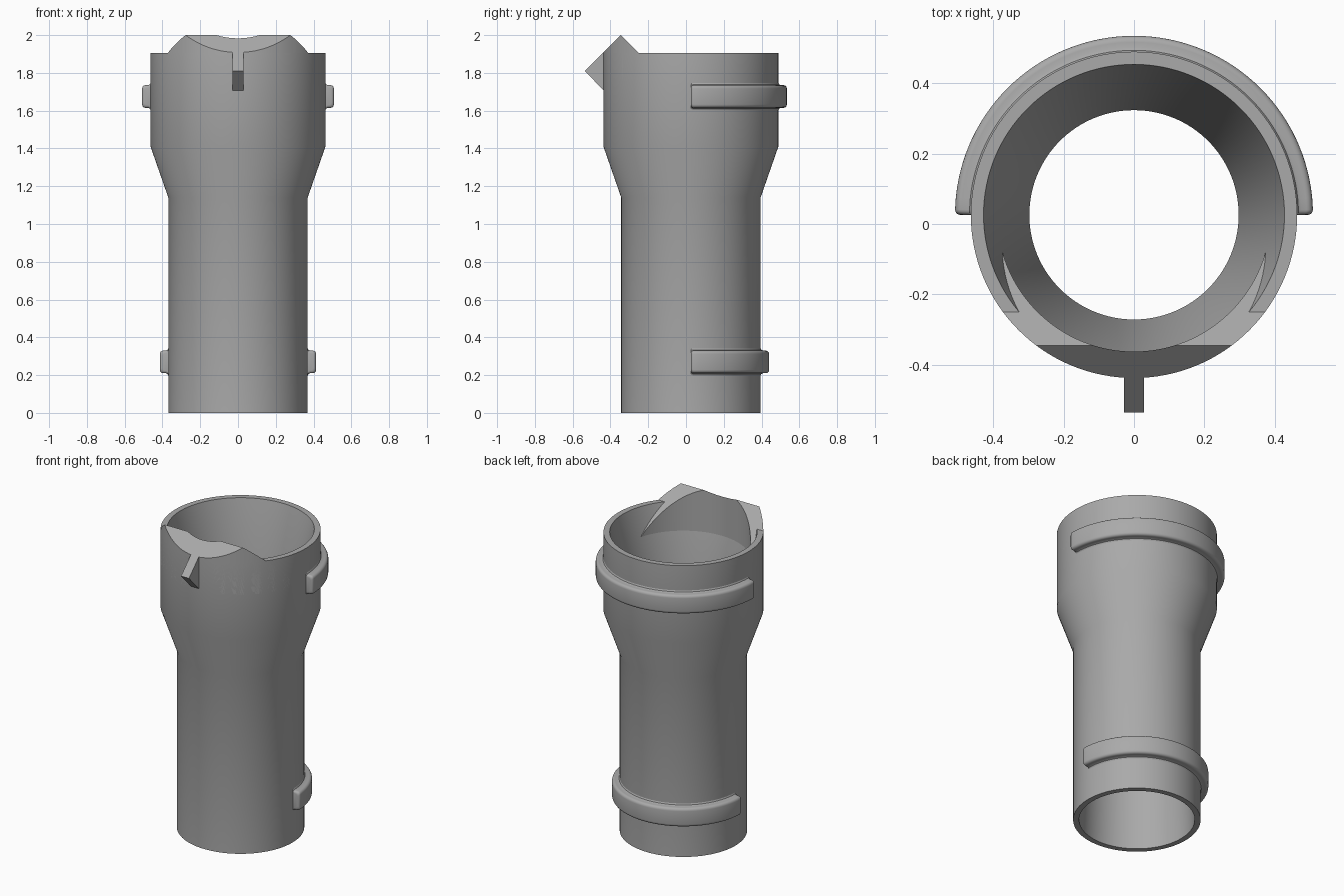
import bpy, bmesh
from math import sin, cos, pi, radians

cube = bpy.data.objects.get("Cube")
if cube:
    bpy.data.objects.remove(cube, do_unlink=True)

CY = 0.026          # tube axis offset in y
SEGS = 128
TOP_R, LOW_R = 0.463, 0.369
RIM_Z = 1.905

grey = bpy.data.materials.new("plain grey")
grey.use_nodes = True
colour = (0.4, 0.4, 0.4, 1)
grey.diffuse_color = colour
grey.node_tree.nodes["Principled BSDF"].inputs["Base Color"].default_value = colour


def finish(name, bm):
    bmesh.ops.recalc_face_normals(bm, faces=bm.faces[:])
    mesh = bpy.data.meshes.new(name)
    bm.to_mesh(mesh)
    bm.free()
    mesh.materials.append(grey)
    obj = bpy.data.objects.new(name, mesh)
    bpy.context.collection.objects.link(obj)
    bpy.ops.object.select_all(action="DESELECT")
    obj.select_set(True)
    bpy.context.view_layer.objects.active = obj
    bpy.ops.object.shade_smooth_by_angle(angle=radians(30))
    return obj


def sweep(sections, closed):
    """Skin closed (r, z) sections placed at angles about the tube axis."""
    bm = bmesh.new()
    rings = [[bm.verts.new((r * cos(a), CY + r * sin(a), z)) for r, z in pts]
             for a, pts in sections]
    pairs = list(zip(rings, rings[1:]))
    if closed:
        pairs.append((rings[-1], rings[0]))
    else:
        bm.faces.new(rings[0])
        bm.faces.new(rings[-1])
    for p, q in pairs:
        for i in range(len(p)):
            j = (i + 1) % len(p)
            bm.faces.new((p[i], p[j], q[j], q[i]))
    return bm


# Flared tube, tapered inside from both ends to a narrow throat
tube = [(LOW_R, 0), (LOW_R, 1.14), (TOP_R, 1.41), (TOP_R, RIM_Z),
        (0.427, RIM_Z), (0.297, 1.33), (0.297, 1.14), (0.335, 0)]
finish("tube", sweep([(2 * pi * i / SEGS, tube) for i in range(SEGS)], True))

# Pointed lip: front half of a thick wall trimmed by two sloping planes
wall = [(0.388, 1.7), (TOP_R, 1.7), (TOP_R, 2.15), (0.388, 2.15)]
half = SEGS // 2
bm = sweep([(pi + pi * i / half, wall) for i in range(half + 1)], False)
for side, offset in ((1, 1.655), (-1, 2.345)):
    cut = bmesh.ops.bisect_plane(
        bm, geom=bm.verts[:] + bm.edges[:] + bm.faces[:],
        plane_co=(0, 0, offset), plane_no=(0, side, 1), clear_outer=True)
    rim = [e for e in cut["geom_cut"] if isinstance(e, bmesh.types.BMEdge)]
    bmesh.ops.triangle_fill(bm, edges=rim, use_beauty=True)
finish("front_lip", bm)

# Small diamond tab below the lip
bm = bmesh.new()
tab = [(-0.425, 1.92), (-0.535, 1.81), (-0.425, 1.695)]
face = bm.faces.new([bm.verts.new((-0.028, y, z)) for y, z in tab])
ext = bmesh.ops.extrude_face_region(bm, geom=[face])
bmesh.ops.translate(bm, vec=(0.056, 0, 0),
                    verts=[v for v in ext["geom"] if isinstance(v, bmesh.types.BMVert)])
finish("front_tab", bm)


def band_section(radius, mid, inset):
    """Rounded rib section with a small flare where it meets the tube."""
    soft, h, out = 0.018, 0.06 - inset, radius + 0.045 - inset
    upper = [(radius - 0.02, h + 0.012), (radius, h + 0.012), (radius + 0.004, h + 0.004),
             (radius + 0.012, h)]
    for k in range(5):
        t = pi / 2 * (1 - k / 4)
        upper.append((out - soft + soft * cos(t), h - soft + soft * sin(t)))
    return [(r, mid + z) for r, z in upper] + [(r, mid - z) for r, z in reversed(upper)]


# Half-round bands on the back, with softened ends
for name, radius, mid in (("upper_band", TOP_R, 1.675), ("lower_band", LOW_R, 0.27)):
    soft = 0.014
    start = []
    for k in range(5):
        t = pi / 2 * k / 4
        start.append((soft * (1 - cos(t)) / radius, soft * (1 - sin(t))))
    start = [(a, soft - soft * sin(pi / 2 * k / 4)) for k, (a, _) in enumerate(start)]
    middle = [(pi * i / half, 0) for i in range(2, half - 1)]
    end = [(pi - a, inset) for a, inset in reversed(start)]
    finish(name, sweep([(a, band_section(radius, mid, e)) for a, e in start + middle + end], False))
